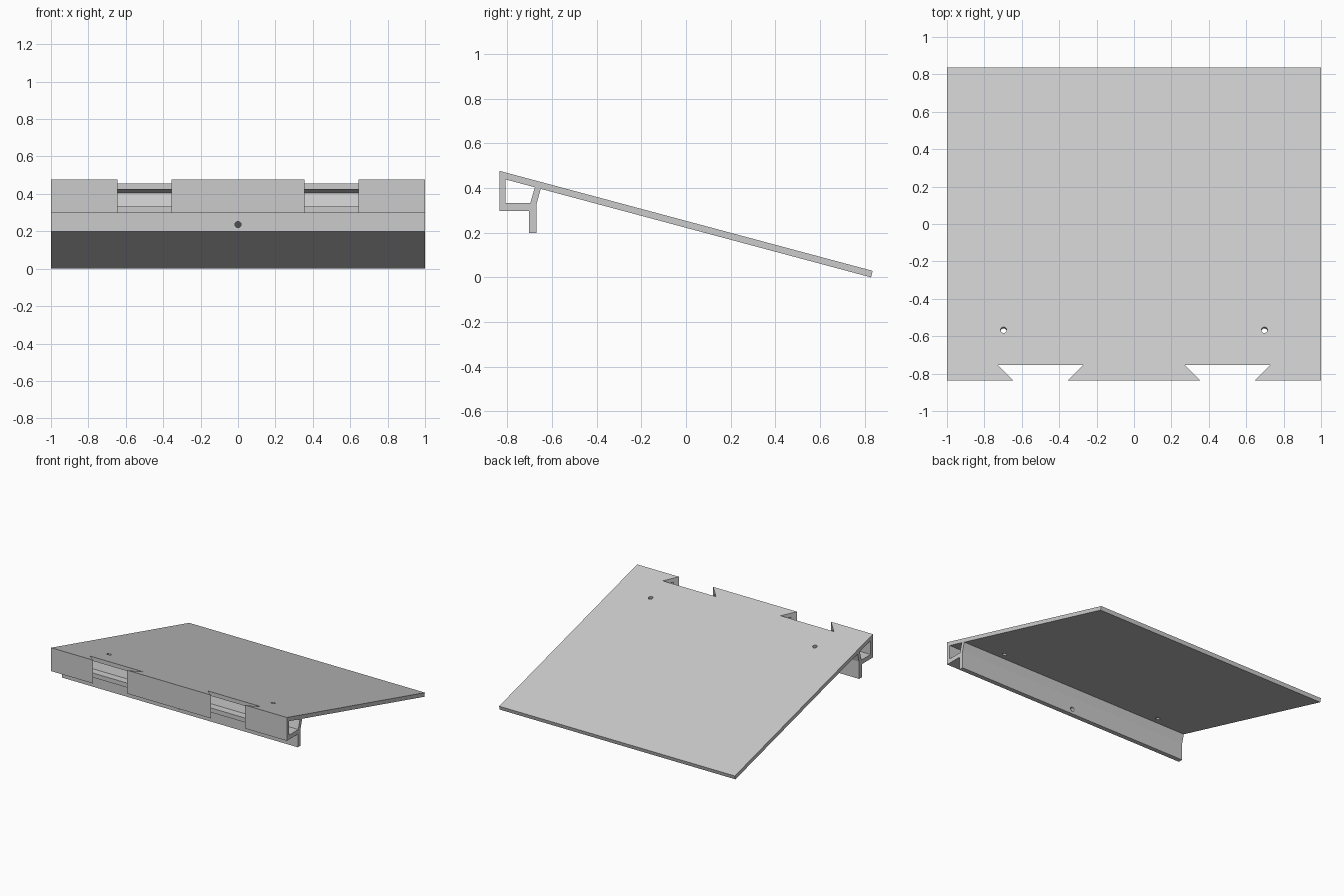
import bpy
import bmesh
import math
from mathutils import Matrix, Vector

cube = bpy.data.objects.get("Cube")
if cube:
    bpy.data.objects.remove(cube, do_unlink=True)

grey = bpy.data.materials.new("light grey")
grey.use_nodes = True
colour = (0.6, 0.6, 0.6, 1)
grey.diffuse_color = colour
grey.node_tree.nodes["Principled BSDF"].inputs["Base Color"].default_value = colour


def add_object(name, bm):
    bmesh.ops.recalc_face_normals(bm, faces=bm.faces)
    mesh = bpy.data.meshes.new(name)
    bm.to_mesh(mesh)
    bm.free()
    mesh.materials.append(grey)
    obj = bpy.data.objects.new(name, mesh)
    bpy.context.collection.objects.link(obj)
    return obj


def prism(name, points, travel):
    """Extrude a closed outline along a vector."""
    bm = bmesh.new()
    face = bm.faces.new([bm.verts.new(p) for p in points])
    geom = bmesh.ops.extrude_face_region(bm, geom=[face])["geom"]
    verts = [v for v in geom if isinstance(v, bmesh.types.BMVert)]
    bmesh.ops.translate(bm, verts=verts, vec=travel)
    return add_object(name, bm)


def drill(name, centre, tilt):
    """Round cutter whose axis is tilted about x."""
    bm = bmesh.new()
    matrix = Matrix.Translation(centre) @ Matrix.Rotation(tilt, 4, "X")
    bmesh.ops.create_cone(bm, cap_ends=True, segments=24, radius1=0.0165,
                          radius2=0.0165, depth=0.12, matrix=matrix)
    return add_object(name, bm)


def cut(target, cutter):
    cutter.hide_render = True
    mod = target.modifiers.new("cut", "BOOLEAN")
    mod.operation = "DIFFERENCE"
    mod.solver = "EXACT"
    mod.object = cutter
    bpy.context.view_layer.objects.active = target
    bpy.ops.object.modifier_apply(modifier=mod.name)
    bpy.data.objects.remove(cutter, do_unlink=True)


# Sloping board: 15 degree slope, square-cut rear edge
slope = math.radians(15)
front, rear, thick = -0.8365, 0.8365, 0.03
rear_low = (rear - thick * math.sin(slope), 0)
rear_top = (rear, thick * math.cos(slope))


def top_z(y):
    return rear_top[1] + (rear - y) * math.tan(slope)


def under_z(y):
    return (rear_low[0] - y) * math.tan(slope)


# Whole cross-section: board, front wall, shelf, flange and leaning web
section = [(front, 0.298), (-0.704, 0.298), (-0.704, 0.198), (-0.669, 0.198),
           (-0.669, 0.33), (-0.651, under_z(-0.651)), rear_low, rear_top,
           (front, top_z(front))]
tray = prism("sloping_tray", [(-1, y, z) for y, z in section], (2, 0, 0))

# Hollow channel behind the front wall
channel = [(-0.808, 0.332), (-0.698, 0.332), (-0.677, under_z(-0.677)),
           (-0.808, under_z(-0.808))]
cut(tray, prism("channel_cutter", [(-1.1, y, z) for y, z in channel], (2.2, 0, 0)))

# Dovetail notches and screw holes on both sides
back, overshoot = -0.755, 0.02
for side in (-1, 1):
    half_back = 0.145 + (back - front)
    half_front = 0.145 - overshoot
    outline = [(-half_front, front - overshoot), (half_front, front - overshoot),
               (half_back, back), (-half_back, back)]
    points = [(side * 0.5 + x, y, 0.1) for x, y in outline]
    cut(tray, prism("notch_cutter", points, (0, 0, 0.6)))
    hole = Vector((side * 0.697, -0.567, top_z(-0.567)))
    cut(tray, drill("board_hole_cutter", hole, -slope))

# Single hole through the flange
cut(tray, drill("flange_hole_cutter", Vector((0, -0.687, 0.236)), math.pi / 2))
